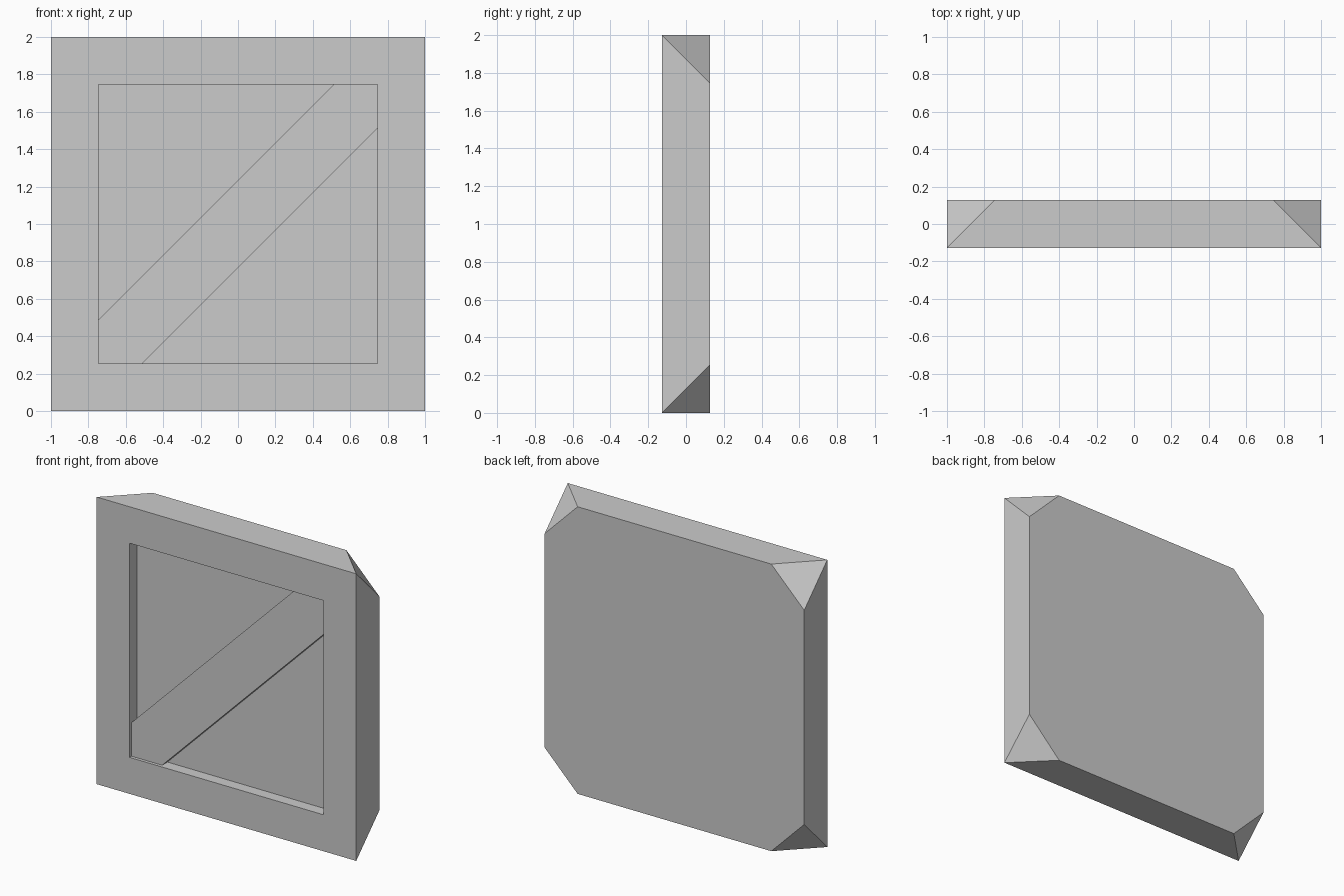
import bpy, bmesh
from mathutils import Vector

cube = bpy.data.objects.get("Cube")
if cube:
    bpy.data.objects.remove(cube, do_unlink=True)

HALF, THICK, CUT = 1.0, 0.127, 0.254     # half width, half thickness, corner cut
BORDER, RECESS = 0.254, 0.08             # frame width, panel depth
BRACE_SETBACK, BRACE_CUT = 0.022, 0.235  # brace depth, half width along the walls

grey = bpy.data.materials.new("plain_grey")
grey.use_nodes = True
colour = (0.6, 0.6, 0.6, 1)
grey.diffuse_color = colour
grey.node_tree.nodes["Principled BSDF"].inputs["Base Color"].default_value = colour


def add_object(name, bm):
    bmesh.ops.recalc_face_normals(bm, faces=bm.faces[:])
    mesh = bpy.data.meshes.new(name)
    bm.to_mesh(mesh)
    bm.free()
    mesh.materials.append(grey)
    obj = bpy.data.objects.new(name, mesh)
    bpy.context.collection.objects.link(obj)


def extrude_back(bm, face, depth):
    moved = bmesh.ops.extrude_discrete_faces(bm, faces=[face])["faces"][0]
    bmesh.ops.translate(bm, verts=moved.verts[:], vec=Vector((0, depth, 0)))


# Block: square front, back corners sliced off down to the front corners
bm = bmesh.new()
for sx in (-1, 1):
    for sz in (-1, 1):
        bm.verts.new((sx * HALF, -THICK, HALF + sz * HALF))
        bm.verts.new((sx * (HALF - CUT), THICK, HALF + sz * HALF))
        bm.verts.new((sx * HALF, THICK, HALF + sz * (HALF - CUT)))
bmesh.ops.convex_hull(bm, input=bm.verts[:])
bmesh.ops.dissolve_limit(bm, angle_limit=0.02, verts=bm.verts[:], edges=bm.edges[:])
bmesh.ops.recalc_face_normals(bm, faces=bm.faces[:])

# Straight-walled recess in the front, inside a flat border
front = min(bm.faces, key=lambda f: f.calc_center_median().y)
bmesh.ops.inset_region(bm, faces=[front], thickness=BORDER, use_even_offset=True)
extrude_back(bm, front, RECESS)
add_object("framed_block", bm)

# Diagonal brace, trimmed to the recess walls and open where it meets the panel
r, t = HALF - BORDER, HALF - BORDER - BRACE_CUT
outline = [(-r, -r), (-t, -r), (r, t), (r, r), (t, r), (-r, -t)]
bm = bmesh.new()
panel_y = RECESS - THICK
face = bm.faces.new([bm.verts.new((x, panel_y, HALF + z)) for x, z in outline])
extrude_back(bm, face, BRACE_SETBACK - RECESS)
add_object("diagonal_brace", bm)
